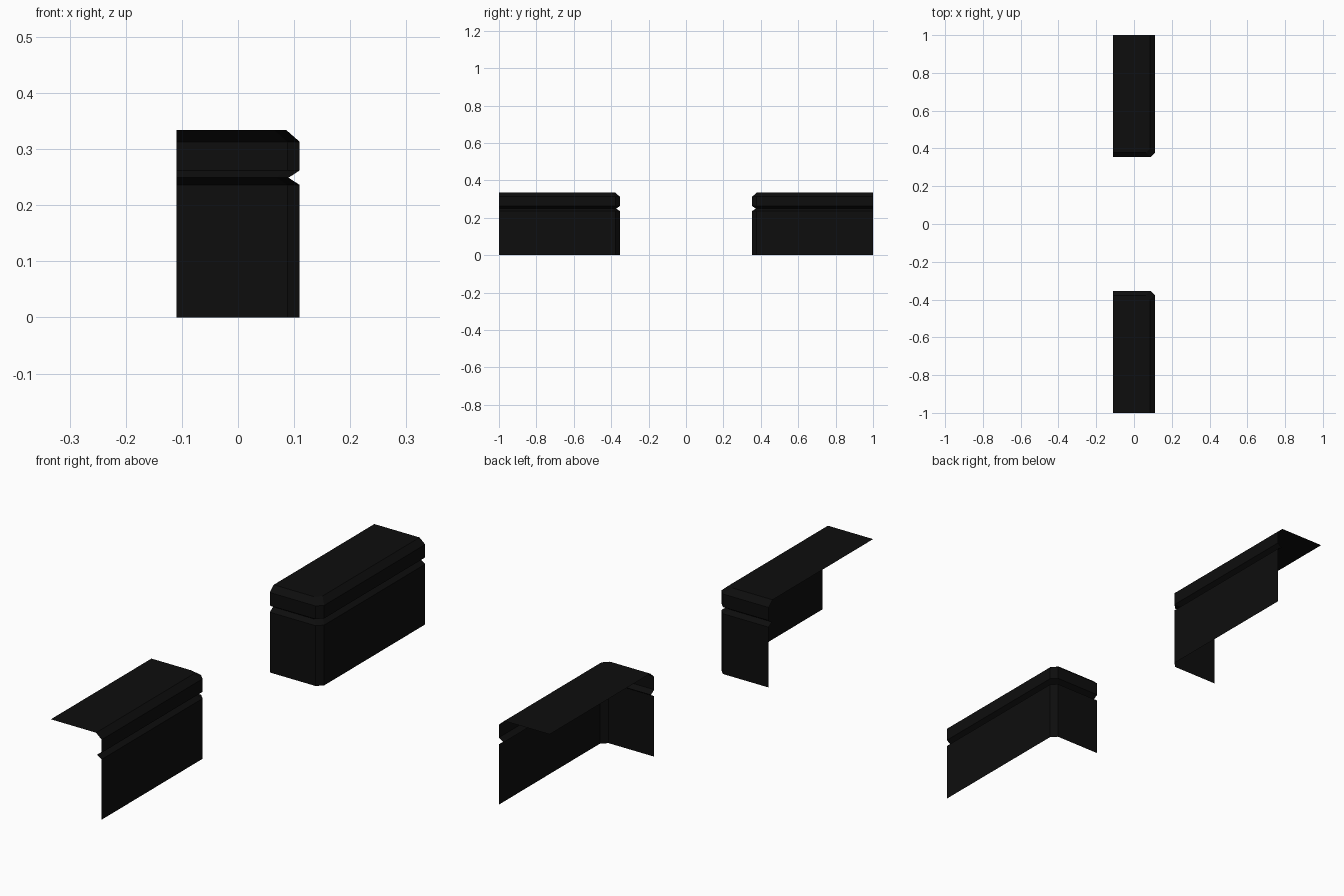
import bpy, bmesh

if "Cube" in bpy.data.objects:
    bpy.data.objects.remove(bpy.data.objects["Cube"])

black = bpy.data.materials.new("near_black")
black.diffuse_color = (0.004, 0.004, 0.004, 1)
black.use_nodes = True
black.node_tree.nodes["Principled BSDF"].inputs["Base Color"].default_value = black.diffuse_color

X0, X1 = -0.11, 0.11      # open rear edge, front panel
Y0, Y1 = 0.354, 1.0       # inner end panel, open outer edge
C = 0.022                 # corner chamfer

# (inset, height) profile: wall, groove, lip, bevelled top edge
PROFILE = [(0, 0), (0, 0.236), (0.02, 0.249), (0, 0.262), (0, 0.313), (0.024, 0.334)]


def ring(d, z):
    """Plan outline of the open panel, inset by d."""
    return [(X1 - d, Y1, z), (X1 - d, Y0 + C + d, z),
            (X1 - C - d, Y0 + d, z), (X0, Y0 + d, z)]


def cover(name, side):
    bm = bmesh.new()
    rows = [[bm.verts.new((x, y * side, z)) for x, y, z in ring(d, h)]
            for d, h in PROFILE]
    # Panels, groove and bevel
    for a, b in zip(rows, rows[1:]):
        for i in range(3):
            quad = [a[i], b[i], b[i + 1], a[i + 1]]
            bm.faces.new(quad if side > 0 else quad[::-1])
    # Flat top, reaching back to the open rear corner
    top = rows[-1] + [bm.verts.new((X0, Y1 * side, PROFILE[-1][1]))]
    bm.faces.new(top[::-1] if side > 0 else top)
    bm.normal_update()
    # Make every face point outwards
    for f in bm.faces:
        n, c = f.normal, f.calc_center_median()
        out = n.x * (c.x - X0) + n.y * (c.y - side * Y1) + n.z * c.z
        if out < 0:
            f.normal_flip()
    mesh = bpy.data.meshes.new(name)
    bm.to_mesh(mesh)
    bm.free()
    mesh.materials.append(black)
    obj = bpy.data.objects.new(name, mesh)
    bpy.context.collection.objects.link(obj)


cover("rear_corner_cover", 1)
cover("front_corner_cover", -1)
